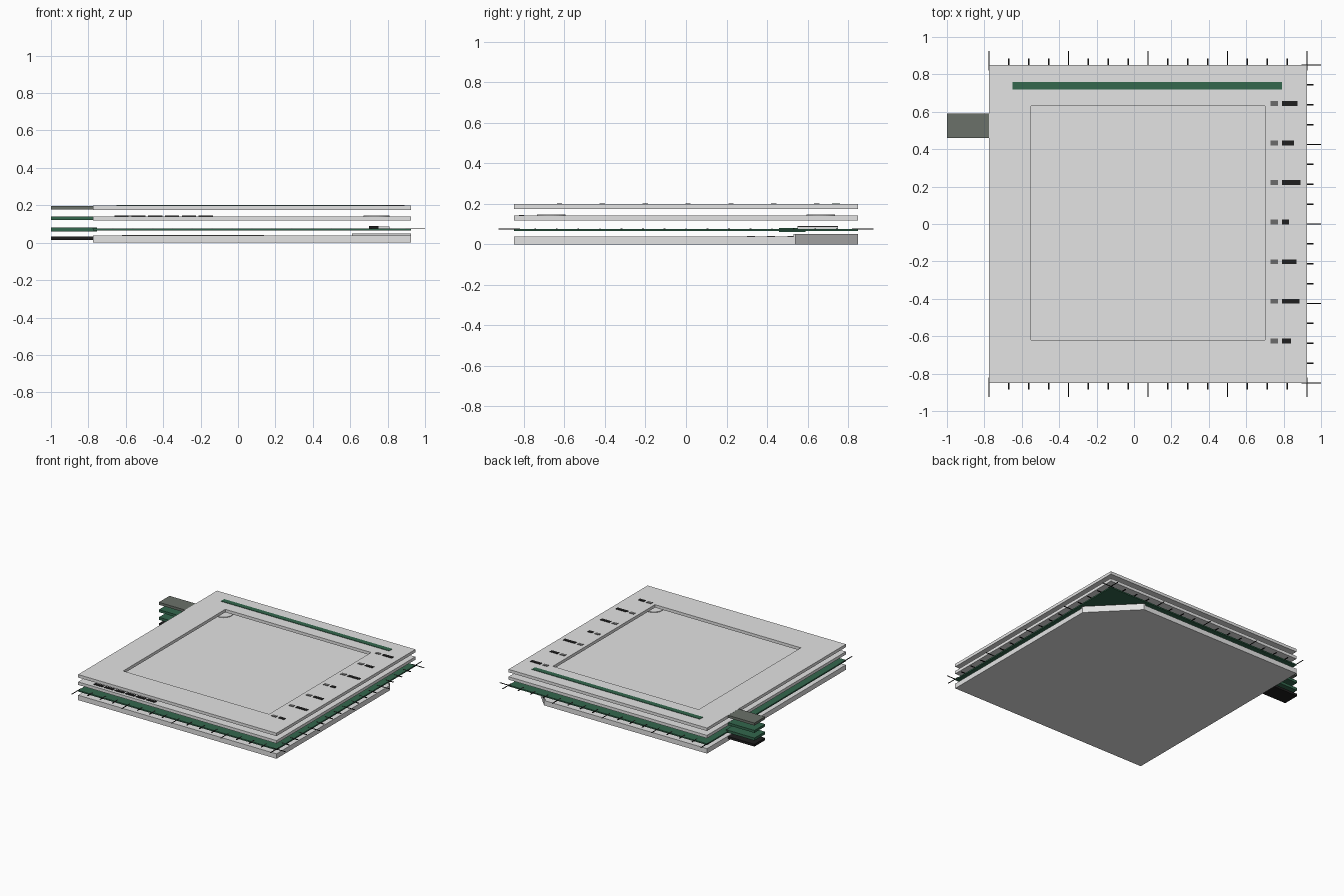
import bpy
import bmesh
from math import cos, sin, tau

cube = bpy.data.objects.get("Cube")
if cube:
    bpy.data.objects.remove(cube, do_unlink=True)


def material(name, rgb):
    m = bpy.data.materials.new(name)
    m.use_nodes = True
    m.diffuse_color = (*rgb, 1)
    m.node_tree.nodes["Principled BSDF"].inputs["Base Color"].default_value = (*rgb, 1)
    return m


GREY = material("light grey", (0.77, 0.77, 0.77))
GREEN = material("board green", (0.033, 0.135, 0.074))
SLATE = material("slate grey", (0.145, 0.165, 0.142))
MID = material("mid grey", (0.147, 0.147, 0.147))
BLACK = material("black", (0.013, 0.013, 0.013))

# Shared square outline of the stacked sheets
X0, X1, Y0, Y1 = -0.775, 0.925, -0.85, 0.85
MX = (X0 + X1) / 2


def finish(name, bm, mat):
    bmesh.ops.recalc_face_normals(bm, faces=bm.faces)
    mesh = bpy.data.meshes.new(name)
    bm.to_mesh(mesh)
    bm.free()
    mesh.materials.append(mat)
    obj = bpy.data.objects.new(name, mesh)
    bpy.context.collection.objects.link(obj)
    return obj


def prism(name, points, z0, z1, mat):
    bm = bmesh.new()
    face = bm.faces.new([bm.verts.new((x, y, z0)) for x, y in points])
    ext = bmesh.ops.extrude_face_region(bm, geom=[face])
    for v in ext["geom"]:
        if isinstance(v, bmesh.types.BMVert):
            v.co.z = z1
    return finish(name, bm, mat)


def rect(x0, x1, y0, y1):
    return [(x0, y0), (x1, y0), (x1, y1), (x0, y1)]


def box(name, x0, x1, y0, y1, z0, z1, mat):
    return prism(name, rect(x0, x1, y0, y1), z0, z1, mat)


# Base with one cut corner and a thin raised lip along the cut
CX, CY = 0.62, 0.54
prism("base_sheet", [(X0, Y0), (X1, Y0), (X1, CY), (CX, Y1), (X0, Y1)], 0, 0.038, GREY)
prism("corner_lip", [(X1, CY), (CX, Y1), (CX - 0.01, Y1), (X1, CY - 0.01)], 0.036, 0.05, GREY)

# Raised marking lines on the base
for i, end in enumerate((0.14, -0.1, 0.05)):
    y = 0.32 + 0.1 * i
    box(f"base_marking_{i}", -0.62, end, y - 0.02, y + 0.02, 0.037, 0.041, MID)

# Circuit board with a small component
box("circuit_board", X0, X1, Y0, Y1, 0.066, 0.076, GREEN)
box("board_component", 0.75, 0.81, 0.55, 0.75, 0.075, 0.087, GREY)
box("board_chip", 0.70, 0.75, 0.55, 0.75, 0.075, 0.09, BLACK)

# Ruler ticks along three edges of the board
DIV = 16
for i in range(DIV + 1):
    major = i % 4 == 0
    half = 0.0025 if major else 0.004
    reach = 0.075 if major else 0.035
    x = X0 + (X1 - X0) * i / DIV
    y = Y0 + (Y1 - Y0) * i / DIV
    box(f"front_tick_{i}", x - half, x + half, Y0 - reach, Y0 + 0.03, 0.073, 0.077, BLACK)
    box(f"back_tick_{i}", x - half, x + half, Y1 - 0.03, Y1 + reach, 0.073, 0.077, BLACK)
    box(f"side_tick_{i}", X1 - 0.03, X1 + reach, y - half, y + half, 0.073, 0.077, BLACK)

# Middle sheet with four round corner pads and a fine marking line
box("middle_sheet", X0, X1, Y0, Y1, 0.118, 0.141, GREY)
for sx in (-1, 1):
    for sy in (-1, 1):
        circle = [(MX + sx * 0.665 + 0.07 * cos(tau * k / 32),
                   sy * 0.665 + 0.07 * sin(tau * k / 32)) for k in range(32)]
        prism(f"corner_pad_{sx}_{sy}", circle, 0.14, 0.146, GREY)
for i in range(6):
    x = -0.66 + 0.09 * i
    box(f"middle_marking_{i}", x, x + 0.075, -0.825, -0.80, 0.14, 0.145, BLACK)

# Top sheet: a frame around an open window onto the middle sheet
bm = bmesh.new()
outer, inner = rect(X0, X1, Y0, Y1), rect(-0.55, 0.70, -0.62, 0.63)
LOW, HIGH = 0.175, 0.198
loops = [[bm.verts.new((x, y, z)) for x, y in pts]
         for pts, z in ((outer, LOW), (outer, HIGH), (inner, HIGH), (inner, LOW))]
for i, a in enumerate(loops):
    b = loops[(i + 1) % 4]
    for k in range(4):
        n = (k + 1) % 4
        bm.faces.new((a[k], a[n], b[n], b[k]))
finish("top_frame", bm, GREY)

# Green strip and paired legend bars on the top frame
box("green_strip", -0.65, 0.79, 0.72, 0.76, 0.197, 0.201, GREEN)
for i, length in enumerate((0.05, 0.095, 0.08, 0.04, 0.10, 0.065, 0.085)):
    y = -0.625 + 0.2117 * i
    box(f"legend_square_{i}", 0.73, 0.77, y - 0.013, y + 0.013, 0.197, 0.201, MID)
    box(f"legend_bar_{i}", 0.79, 0.79 + length, y - 0.013, y + 0.013, 0.197, 0.201, BLACK)

# Side tabs, one for each layer
for name, z0, z1, mat in (("base_tab", 0.015, 0.033, BLACK), ("board_tab", 0.061, 0.081, GREEN),
                          ("middle_tab", 0.121, 0.14, GREEN), ("top_tab", 0.178, 0.197, SLATE)):
    box(name, -1.0, X0 + (0.02 if name == "board_tab" else 0), 0.46, 0.59, z0, z1, mat)
